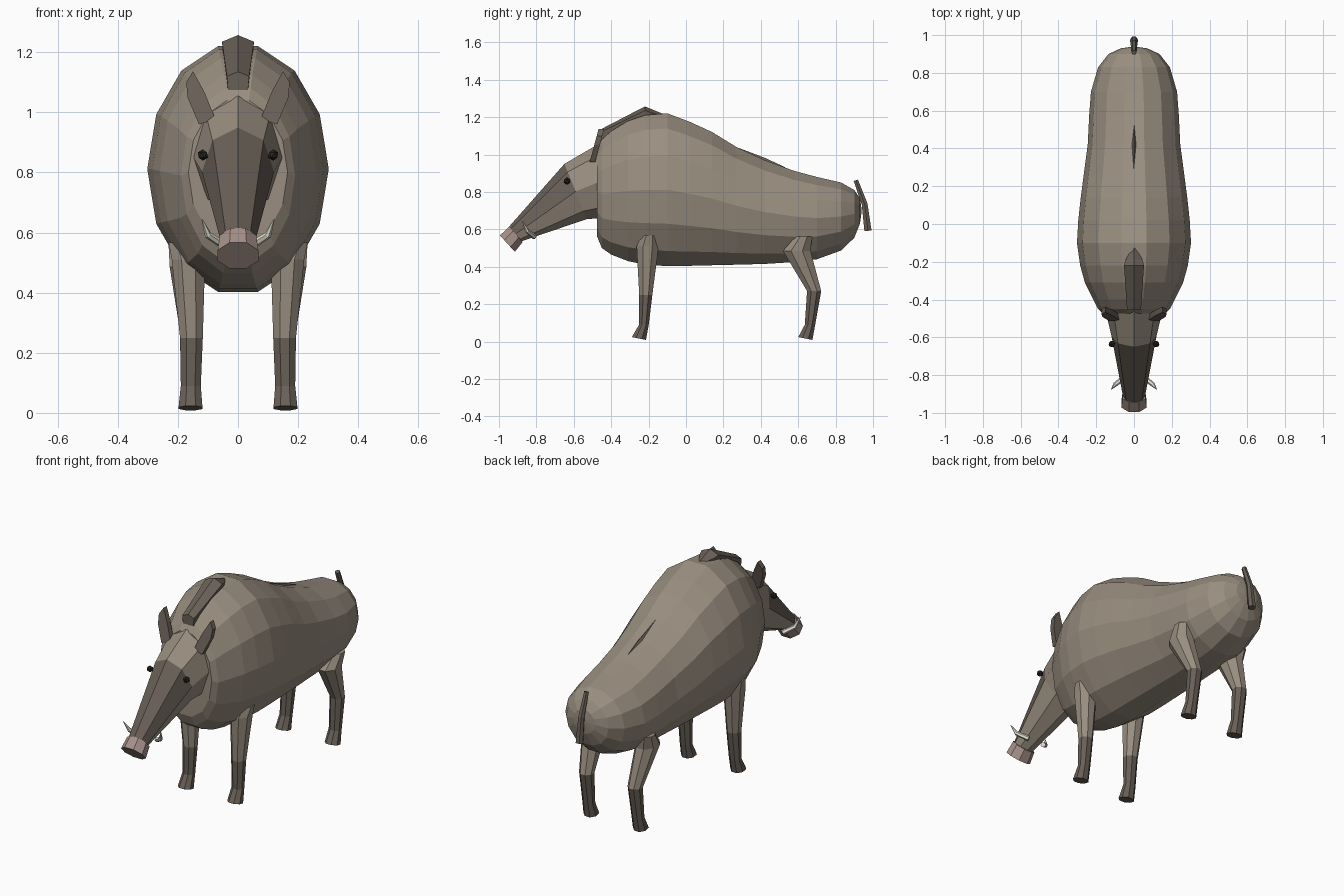
import bpy, bmesh, math
from mathutils import Vector

if "Cube" in bpy.data.objects:
    bpy.data.objects.remove(bpy.data.objects["Cube"])


def material(name, rgb):
    m = bpy.data.materials.new(name)
    m.diffuse_color = (*rgb, 1)
    m.use_nodes = True
    m.node_tree.nodes["Principled BSDF"].inputs["Base Color"].default_value = m.diffuse_color
    return m


HIDE = material("hide", (0.32, 0.27, 0.215))
DARK = material("dark_hair", (0.14, 0.115, 0.095))
SNOUT = material("snout_skin", (0.38, 0.28, 0.25))
IVORY = material("ivory", (0.8, 0.77, 0.68))
BLACK = material("eye_black", (0.02, 0.018, 0.016))


def finish(bm, name, mats, mirror=False):
    bmesh.ops.recalc_face_normals(bm, faces=bm.faces)
    me = bpy.data.meshes.new(name)
    bm.to_mesh(me)
    bm.free()
    ob = bpy.data.objects.new(name, me)
    bpy.context.collection.objects.link(ob)
    for m in mats:
        me.materials.append(m)
    if mirror:
        ob.modifiers.new("mirror", 'MIRROR')
    return ob


def loft(name, rings, mats, pick=lambda band, side: 0, mirror=False):
    """Skin a list of equal point rings and cap both ends."""
    bm = bmesh.new()
    vs = [[bm.verts.new(p) for p in r] for r in rings]
    n = len(vs[0])
    for k in range(len(vs) - 1):
        for j in range(n):
            i = (j + 1) % n
            f = bm.faces.new((vs[k][j], vs[k][i], vs[k + 1][i], vs[k + 1][j]))
            f.material_index = pick(k, j)
    bm.faces.new(vs[0]).material_index = pick(0, 0)
    bm.faces.new(vs[-1]).material_index = pick(len(vs) - 2, 0)
    return finish(bm, name, mats, mirror)


def upright_ring(top, bottom, w, n, offset=0.0):
    """Ellipse in the plane spanned by x and top-bottom; points are (y, z)."""
    t, b = Vector((0, *top)), Vector((0, *bottom))
    c, u = (t + b) / 2, (t - b) / 2
    if offset:
        u = u / math.cos(math.pi / n)
    return [c + u * math.cos(a) + Vector((w * math.sin(a), 0, 0))
            for a in ((j + offset) * math.tau / n for j in range(n))]


def flat_ring(x, y, z, rx, ry, n=8, tilt=0.0):
    return [Vector((x + rx * math.cos(a), y + ry * math.sin(a), z + tilt * ry * math.sin(a)))
            for a in ((j + 0.5) * math.tau / n for j in range(n))]


def tube(name, path, radii, mat, n=6, mirror=False):
    pts = [Vector(p) for p in path]
    rings = []
    for i, p in enumerate(pts):
        d = pts[min(i + 1, len(pts) - 1)] - pts[max(i - 1, 0)]
        q = d.to_track_quat('Z', 'Y')
        rings.append([p + q @ Vector((radii[i] * math.cos(a), radii[i] * math.sin(a), 0))
                      for a in (j * math.tau / n for j in range(n))])
    return loft(name, rings, [mat], mirror=mirror)


# Barrel body: y, top, bottom, half width
body = [(-0.475, 1.04, 0.56, 0.165), (-0.45, 1.08, 0.50, 0.19), (-0.40, 1.125, 0.465, 0.215),
        (-0.31, 1.18, 0.43, 0.26), (-0.22, 1.21, 0.412, 0.285), (-0.10, 1.22, 0.403, 0.302),
        (0.02, 1.175, 0.405, 0.295), (0.14, 1.12, 0.408, 0.282), (0.27, 1.04, 0.411, 0.265),
        (0.42, 0.97, 0.415, 0.245), (0.58, 0.912, 0.425, 0.237), (0.70, 0.88, 0.44, 0.228),
        (0.83, 0.85, 0.487, 0.19), (0.90, 0.81, 0.555, 0.135), (0.93, 0.765, 0.63, 0.07),
        (0.937, 0.72, 0.68, 0.02)]
loft("body", [upright_ring((y, t), (y, b), w, 14, 0.5) for y, t, b, w in body], [HIDE])

# Head with a dark muzzle bridge
head = [((-0.30, 1.06), (-0.30, 0.60), 0.15), ((-0.47, 1.055), (-0.44, 0.66), 0.152),
        ((-0.65, 0.95), (-0.53, 0.655), 0.12), ((-0.95, 0.61), (-0.877, 0.537), 0.058)]
loft("head", [upright_ring(t, b, w, 8) for t, b, w in head], [HIDE, DARK],
     lambda k, j: int(k == 2 and j in (0, 1, 6, 7)))

# Snout disc
loft("snout", [upright_ring((-0.945, 0.615), (-0.873, 0.532), 0.066, 8, 0.5),
               upright_ring((-0.995, 0.567), (-0.915, 0.48), 0.073, 8, 0.5)], [SNOUT])

# Eyes
bm = bmesh.new()
bmesh.ops.create_icosphere(bm, subdivisions=1, radius=0.019)
bmesh.ops.translate(bm, verts=bm.verts, vec=(0.117, -0.636, 0.858))
finish(bm, "eyes", [BLACK], True)

# Ears: thin leaf outlines leaning back
outline = [(0.075, 0.978), (0.13, 0.96), (0.168, 1.05), (0.172, 1.10), (0.15, 1.137), (0.113, 1.07)]
ear = [[Vector((x, -0.515 + (z - 0.96) * 0.27 + d, z)) for x, z in outline] for d in (0, 0.03)]
loft("ears", ear, [DARK], mirror=True)

# Tusks
tube("tusks", [(0.05, -0.81, 0.56), (0.10, -0.85, 0.592), (0.12, -0.875, 0.645)],
     [0.014, 0.012, 0.002], IVORY, mirror=True)


# Shoulder mane: pentagon section swept along the crest
def crest(y, w, low, side, peak):
    return [Vector(p) for p in ((-w * 0.9, y, low), (w * 0.9, y, low), (w, y, side),
                                (0, y, peak), (-w, y, side))]


loft("mane", [crest(-0.455, 0.037, 1.075, 1.12, 1.135), crest(-0.22, 0.053, 1.15, 1.235, 1.257),
              crest(-0.19, 0.045, 1.15, 1.225, 1.245), crest(-0.12, 0.006, 1.17, 1.205, 1.216)], [DARK])

# Thin bristle ridge on the back
loft("back_ridge", [crest(0.28, 0.002, 1.0, 1.03, 1.036), crest(0.42, 0.011, 0.94, 0.97, 0.983),
                    crest(0.53, 0.002, 0.90, 0.925, 0.932)], [DARK])

# Legs: x, y, z, x radius, y radius; dark below the knee
legs = {
    "front_legs": [(0.185, -0.195, 0.567, 0.05, 0.045), (0.165, -0.205, 0.51, 0.06, 0.064),
                   (0.155, -0.215, 0.25, 0.041, 0.038), (0.157, -0.225, 0.09, 0.036, 0.028),
                   (0.158, -0.252, 0.016, 0.043, 0.041)],
    "rear_legs": [(0.185, 0.63, 0.562, 0.05, 0.048), (0.17, 0.592, 0.485, 0.062, 0.08),
                  (0.155, 0.685, 0.27, 0.041, 0.041), (0.157, 0.663, 0.09, 0.036, 0.03),
                  (0.158, 0.638, 0.016, 0.043, 0.041)],
}
for name, rows in legs.items():
    loft(name, [flat_ring(*r, tilt=-0.2 if i == 4 else 0) for i, r in enumerate(rows)],
         [HIDE, DARK], lambda k, j: int(k >= 2), mirror=True)

# Tail
tube("tail", [(0, 0.908, 0.862), (0, 0.955, 0.735), (0, 0.973, 0.592)],
     [0.014, 0.018, 0.022], DARK)
